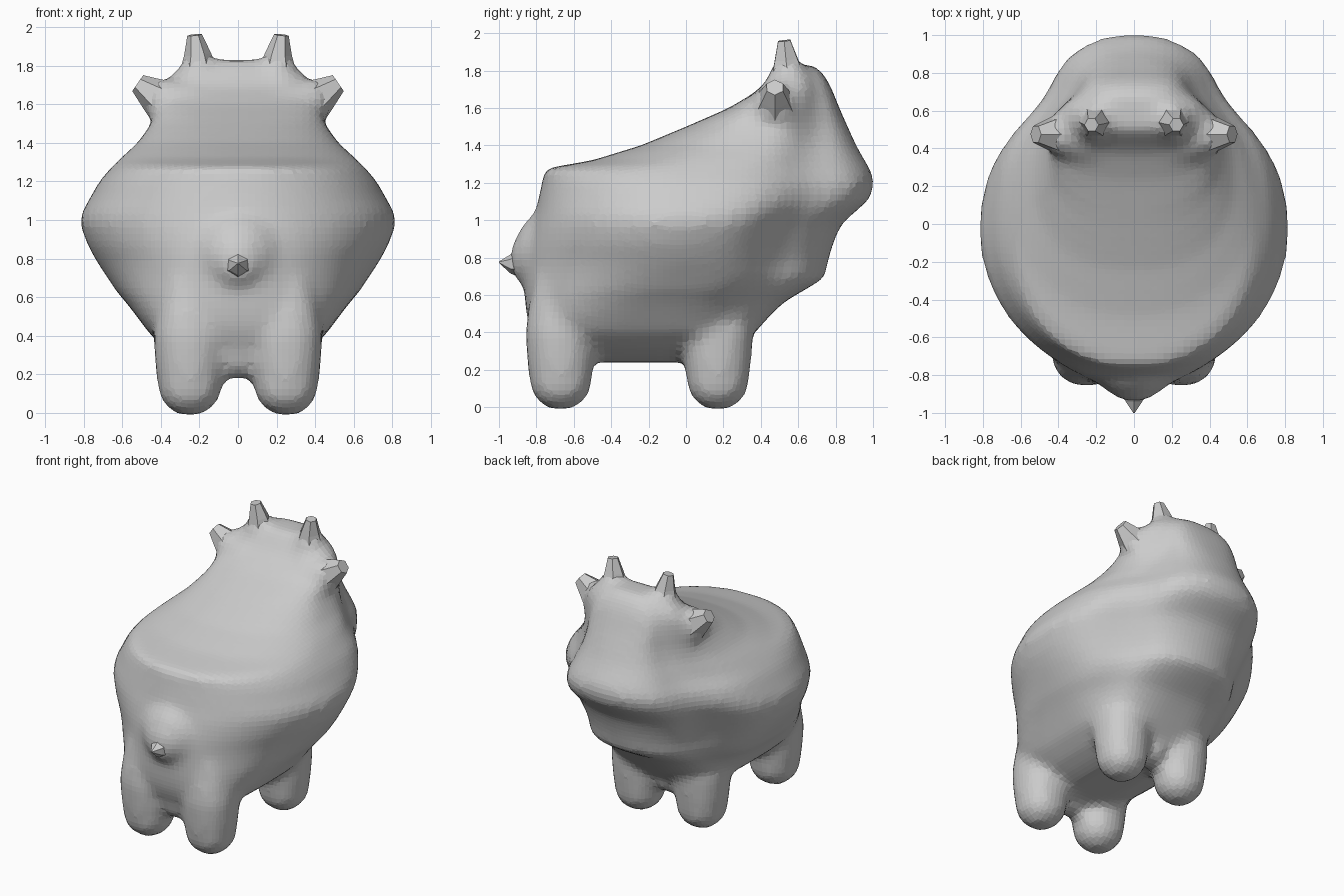
import bpy, bmesh, math
from mathutils import Vector


def loft(bm, rows, cx=0.0, n=40, pinch=0.0):
    # stacked horizontal outlines: z, y back, y front, half width, squareness, y of widest point
    rings = []
    for z, y0, y1, hw, e, yc in rows:
        ring = []
        for i in range(n):
            a = 2 * math.pi * i / n
            c, s = math.cos(a), math.sin(a)
            x = math.copysign(abs(c) ** (2 / e), c) * hw
            t = math.copysign(abs(s) ** (2 / e), s)
            y = t * ((y1 - yc) if s > 0 else (yc - y0))
            # cheeks narrow in front of the shoulders, leaving a blunt snout
            ramp = min(1, max(0, (z - 0.4) / 0.35))
            x *= 1 - pinch * ramp * math.exp(-((t - 0.7) / 0.2) ** 2)
            ring.append(bm.verts.new((cx + x, yc + y, z)))
        rings.append(ring)
    skin(bm, rings)


def skin(bm, rings):
    n = len(rings[0])
    for a, b in zip(rings, rings[1:]):
        for i in range(n):
            j = (i + 1) % n
            bm.faces.new((a[i], a[j], b[j], b[i]))
    bm.faces.new(rings[0][::-1])
    bm.faces.new(rings[-1])


def spike(bm, stations, n=6):
    # faceted tapering spike through (centre, radius) stations
    axis = (Vector(stations[-1][0]) - Vector(stations[0][0])).normalized()
    u = axis.cross(Vector((0, 1, 0.01)) if abs(axis.y) < 0.8 else Vector((1, 0, 0))).normalized()
    v = axis.cross(u)
    rings = []
    for p, r in stations:
        rings.append([bm.verts.new(Vector(p) + r * (u * math.cos(2 * math.pi * i / n)
                      + v * math.sin(2 * math.pi * i / n))) for i in range(n)])
    skin(bm, rings)


def make_object(name, bm):
    bmesh.ops.recalc_face_normals(bm, faces=bm.faces)
    me = bpy.data.meshes.new(name)
    bm.to_mesh(me)
    bm.free()
    ob = bpy.data.objects.new(name, me)
    bpy.context.collection.objects.link(ob)
    return ob


def spike_object(name, stations):
    bm = bmesh.new()
    spike(bm, stations)
    return make_object(name, bm)


# body and head
bm = bmesh.new()
loft(bm, [
    (0.24, -0.66, 0.18, 0.16, 2.5, -0.25),
    (0.27, -0.72, 0.24, 0.25, 2.8, -0.25),
    (0.32, -0.79, 0.30, 0.35, 3.0, -0.25),
    (0.40, -0.83, 0.37, 0.45, 3.4, -0.22),
    (0.48, -0.85, 0.44, 0.51, 3.0, -0.20),
    (0.56, -0.86, 0.52, 0.57, 2.6, -0.15),
    (0.63, -0.865, 0.64, 0.63, 2.3, -0.10),
    (0.69, -0.87, 0.74, 0.67, 2.1, -0.08),
    (0.78, -0.87, 0.76, 0.73, 1.95, -0.05),
    (0.87, -0.855, 0.785, 0.78, 1.95, -0.05),
    (0.98, -0.825, 0.83, 0.82, 2.0, -0.03),
    (1.04, -0.805, 0.90, 0.81, 2.05, -0.02),
    (1.11, -0.79, 0.98, 0.77, 2.1, 0.0),
    (1.20, -0.77, 1.01, 0.72, 2.15, 0.0),
    (1.275, -0.76, 0.985, 0.655, 2.15, 0.0),
    (1.32, -0.50, 0.955, 0.61, 2.2, 0.08),
    (1.40, -0.24, 0.91, 0.52, 2.3, 0.22),
    (1.50, 0.00, 0.865, 0.45, 2.4, 0.36),
    (1.60, 0.23, 0.82, 0.425, 2.5, 0.45),
    (1.69, 0.38, 0.785, 0.395, 2.5, 0.52),
    (1.76, 0.44, 0.75, 0.34, 2.5, 0.55),
    (1.81, 0.48, 0.71, 0.25, 2.5, 0.57),
    (1.83, 0.51, 0.67, 0.18, 2.5, 0.58),
], n=64, pinch=0.17)

# four legs
for yc in (-0.67, 0.17):
    for s in (-1, 1):
        rows = []
        for z, r in ((-0.01, 0.06), (0.03, 0.12), (0.09, 0.16), (0.25, 0.18),
                     (0.40, 0.19), (0.52, 0.175), (0.70, 0.14)):
            rows.append((z, yc - r, yc + r, r, 2.2, yc))
        loft(bm, rows, s * 0.25, 24)
    # web joining each pair of legs
    loft(bm, [(0.18, yc - 0.05, yc + 0.05, 0.08, 2, yc),
              (0.24, yc - 0.11, yc + 0.11, 0.14, 2, yc),
              (0.40, yc - 0.14, yc + 0.14, 0.20, 2, yc)], 0, 24)

# rump swelling under the tail, and flares under horns and ears
spike(bm, [((0, -0.70, 0.80), 0.30), ((0, -0.84, 0.79), 0.20), ((0, -0.90, 0.78), 0.12),
           ((0, -0.935, 0.77), 0.06)], 16)
for s in (-1, 1):
    spike(bm, [((s * 0.20, 0.55, 1.70), 0.16), ((s * 0.205, 0.545, 1.79), 0.105),
               ((s * 0.21, 0.535, 1.87), 0.06)], 12)
    spike(bm, [((s * 0.27, 0.47, 1.56), 0.18), ((s * 0.38, 0.475, 1.61), 0.135),
               ((s * 0.46, 0.475, 1.67), 0.075)], 12)

body = make_object("body", bm)
rm = body.modifiers.new("merge", 'REMESH')
rm.mode = 'VOXEL'
rm.voxel_size = 0.035
sm = body.modifiers.new("soften", 'SMOOTH')
sm.factor = 0.5
sm.iterations = 6

# horns and ears
for s, side in ((-1, "left"), (1, "right")):
    spike_object(side + "_horn", [((s * 0.205, 0.545, 1.77), 0.10), ((s * 0.21, 0.535, 1.86), 0.07),
                                  ((s * 0.225, 0.525, 1.96), 0.038)])
    spike_object(side + "_ear", [((s * 0.36, 0.475, 1.60), 0.13), ((s * 0.45, 0.475, 1.66), 0.085),
                                 ((s * 0.52, 0.475, 1.71), 0.05)])

# tail tip
spike_object("tail", [((0, -0.86, 0.78), 0.10), ((0, -0.94, 0.765), 0.05), ((0, -1.0, 0.775), 0.004)])
